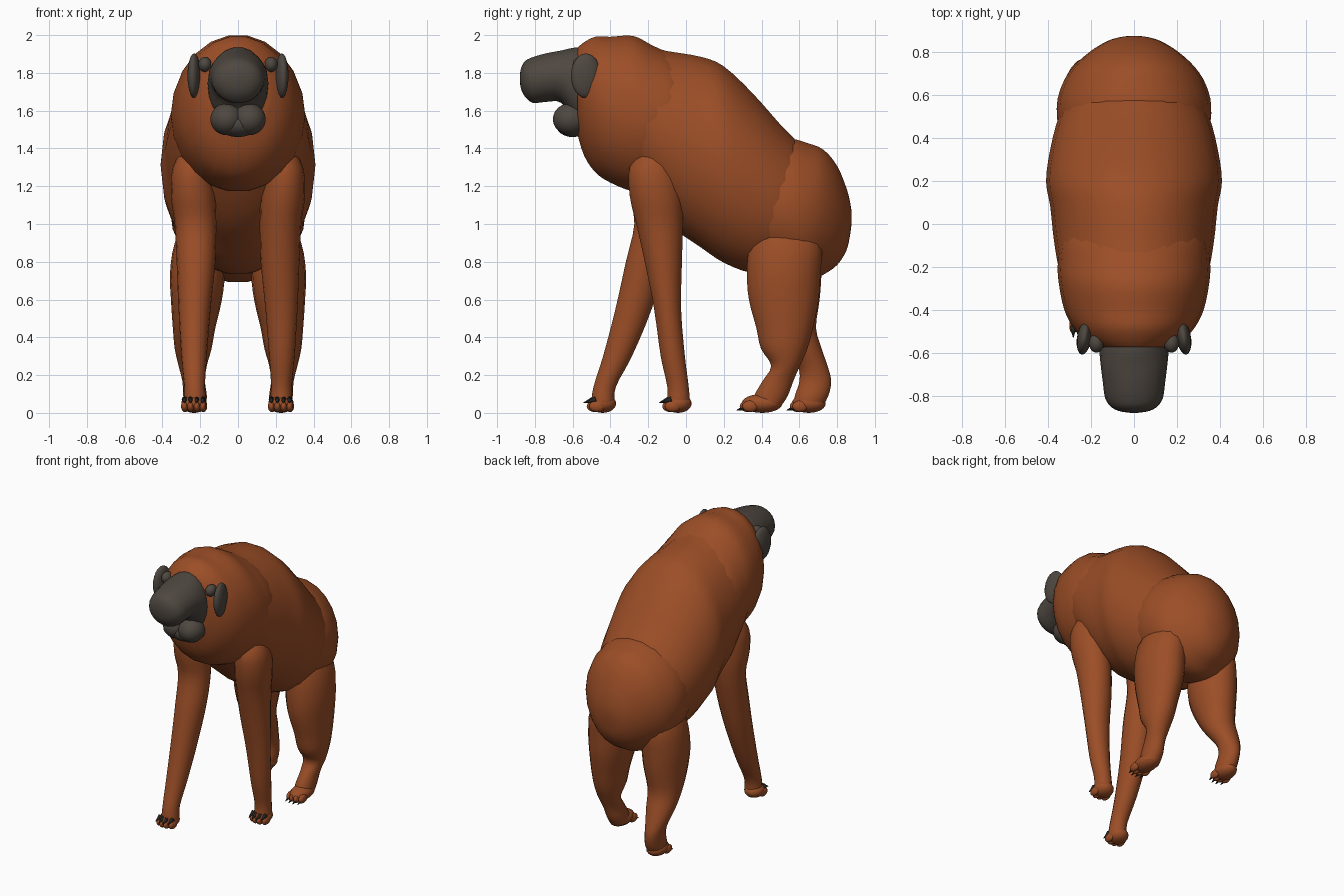
import bpy, bmesh, math
from mathutils import Vector, Matrix

cube = bpy.data.objects.get("Cube")
if cube:
    bpy.data.objects.remove(cube, do_unlink=True)


def material(name, rgb):
    mat = bpy.data.materials.new(name)
    mat.use_nodes = True
    mat.diffuse_color = (*rgb, 1)
    mat.node_tree.nodes["Principled BSDF"].inputs["Base Color"].default_value = (*rgb, 1)
    return mat


FUR = material("rust_fur", (.33, .076, .02))
SKIN = material("grey_skin", (.078, .064, .052))
CLAW = material("dark_claw", (.02, .02, .018))


def finish(bm, name, mat):
    bmesh.ops.recalc_face_normals(bm, faces=bm.faces[:])
    mesh = bpy.data.meshes.new(name)
    bm.to_mesh(mesh)
    bm.free()
    mesh.materials.append(mat)
    mesh.polygons.foreach_set("use_smooth", [True] * len(mesh.polygons))
    obj = bpy.data.objects.new(name, mesh)
    bpy.context.collection.objects.link(obj)
    return obj


def smooth_rows(rows, steps=3):
    """Pass a smooth curve through the rows of a profile."""
    rows = [Vector(r) for r in rows]
    out = []
    for i in range(len(rows) - 1):
        a, b, c, d = (rows[max(i - 1, 0)], rows[i], rows[i + 1],
                      rows[min(i + 2, len(rows) - 1)])
        for s in range(steps):
            t = s / steps
            out.append(b + (c - a) * (t / 2) + (a * 2 - b * 5 + c * 4 - d) * (t * t / 2)
                       + (b * 3 - a - c * 3 + d) * (t ** 3 / 2))
    return out + [rows[-1]]


def loft(name, mat, rings, sides=22):
    """Skin a list of rings, each one a list of points given by a function of angle."""
    bm = bmesh.new()
    loops = [[bm.verts.new(ring(math.tau * k / sides)) for k in range(sides)] for ring in rings]
    for lower, upper in zip(loops, loops[1:]):
        for k in range(sides):
            n = (k + 1) % sides
            bm.faces.new((lower[k], lower[n], upper[n], upper[k]))
    bm.faces.new(loops[0])
    bm.faces.new(loops[-1])
    return finish(bm, name, mat)


def body(name, mat, rows):
    """Rows run front to back: y, top, bottom, half width."""
    def ring(row):
        y, top, low, half = row
        return lambda a: (half * math.cos(a), y,
                          (top + low) / 2 + (top - low) / 2 * math.sin(a))
    return loft(name, mat, [ring(r) for r in smooth_rows(rows)])


def leg(name, side, shape, fronts_backs):
    """Shape rows: z, inner x, outer x. Second list: front y, back y."""
    def ring(row):
        z, inner, outer, front, back = row
        return lambda a: (side * ((inner + outer) / 2 + (outer - inner) / 2 * math.cos(a)),
                          (front + back) / 2 + (back - front) / 2 * math.sin(a), z)
    rows = [(*s, *f) for s, f in zip(shape, fronts_backs)]
    return loft(name, FUR, [ring(r) for r in smooth_rows(rows)], 18)


def ball(name, mat, centre, radii, turn=0):
    bm = bmesh.new()
    bmesh.ops.create_uvsphere(bm, u_segments=18, v_segments=12, radius=1)
    bm.transform(Matrix.Translation(centre) @ Matrix.Rotation(turn, 4, "Z")
                 @ Matrix.Diagonal((*radii, 1)))
    return finish(bm, name, mat)


def claw(name, tip, length, radius):
    bm = bmesh.new()
    bmesh.ops.create_cone(bm, cap_ends=True, segments=8, radius1=radius, radius2=.002,
                          depth=length)
    bm.transform(Matrix.Translation(Vector(tip) + Vector((0, length / 2, length / 5)))
                 @ Matrix.Rotation(math.radians(110), 4, "X"))
    return finish(bm, name, CLAW)


# Trunk, shoulder ruff and rump
body("torso", FUR, [
    (-.42, 1.85, 1.45, .22), (-.27, 1.95, 1.2, .33), (-.1, 1.92, 1.0, .37),
    (.08, 1.89, .87, .39), (.2, 1.84, .79, .41), (.35, 1.7, .735, .39),
    (.5, 1.53, .74, .35), (.6, 1.42, .8, .29), (.68, 1.25, .95, .15)])
body("shoulder_ruff", FUR, [
    (-.575, 1.935, 1.475, .165), (-.54, 1.965, 1.36, .23), (-.48, 1.995, 1.27, .285),
    (-.4, 1.995, 1.215, .325), (-.28, 2.0, 1.17, .35), (-.18, 1.95, 1.19, .355),
    (-.05, 1.88, 1.28, .33), (.05, 1.75, 1.4, .22)])
body("rump", FUR, [
    (.32, 1.35, .85, .28), (.42, 1.44, .75, .345), (.55, 1.455, .7, .36),
    (.65, 1.43, .69, .335), (.73, 1.395, .73, .285), (.8, 1.31, .78, .21),
    (.85, 1.19, .86, .13), (.87, 1.11, .95, .07), (.877, 1.06, 1.01, .02)])

# Head: muzzle, jaw, brow lumps and ears
body("muzzle", SKIN, [
    (-.5, 1.93, 1.5, .14), (-.58, 1.937, 1.53, .16), (-.66, 1.92, 1.64, .155),
    (-.74, 1.905, 1.645, .145), (-.81, 1.885, 1.64, .135), (-.85, 1.865, 1.67, .11),
    (-.872, 1.83, 1.71, .07), (-.88, 1.79, 1.755, .02)])
for side, tag in ((1, "left"), (-1, "right")):
    ball(f"jaw_{tag}", SKIN, (side * .06, -.61, 1.555), (.088, .095, .085))
    ball(f"ear_{tag}", SKIN, (side * .232, -.53, 1.785), (.034, .08, .118), side * .15)
    ball(f"ear_root_{tag}", SKIN, (side * .175, -.555, 1.845), (.035, .045, .04))
ball("chin", SKIN, (0, -.6, 1.53), (.11, .09, .07))

# Front legs share one outline, each with its own stride
arm_shape = [(1.42, .17, .28), (1.3, .14, .345), (1.15, .12, .355), (1.0, .115, .335),
             (.8, .12, .325), (.55, .145, .315), (.3, .165, .3), (.14, .175, .285),
             (.05, .17, .285), (.015, .2, .26)]
leg("front_leg_left", 1, arm_shape, [
    (-.22, -.1), (-.3, -.05), (-.3, -.02), (-.265, -.015), (-.22, -.02), (-.17, -.025),
    (-.135, -.005), (-.1, .015), (-.1, .02), (-.07, .0)])
leg("front_leg_right", -1, arm_shape, [
    (-.22, -.1), (-.3, -.06), (-.3, -.06), (-.275, -.07), (-.32, -.11), (-.375, -.18),
    (-.44, -.285), (-.49, -.37), (-.5, -.38), (-.47, -.4)])

# Hind legs: heavy thigh, narrow hock, foot reaching forward
hind_shape = [(1.05, .12, .26), (.9, .08, .335), (.74, .07, .36), (.6, .085, .355),
              (.45, .12, .345), (.34, .14, .335), (.25, .165, .315), (.17, .175, .295),
              (.09, .165, .29), (.03, .17, .285)]
leg("hind_leg_left", 1, hind_shape, [
    (.4, .65), (.335, .72), (.32, .715), (.33, .705), (.37, .675), (.395, .645),
    (.45, .605), (.405, .57), (.36, .54), (.36, .5)])
leg("hind_leg_right", -1, hind_shape, [
    (.4, .65), (.36, .72), (.35, .72), (.37, .71), (.44, .69), (.52, .72),
    (.59, .75), (.6, .77), (.575, .755), (.57, .72)])

# Feet with toes and claws; each entry: name, side, middle x, heel y, toe y, claw height
for name, side, x, heel, toe, height in (
        ("front_left", 1, .225, .02, -.125, .06), ("front_right", -1, .235, -.38, -.525, .06),
        ("hind_left", 1, .23, .5, .285, .02), ("hind_right", -1, .23, .73, .55, .02)):
    ball(f"{name}_foot", FUR, (side * x, (heel + toe) / 2 + .01, .05),
         (.066, (heel - toe) / 2, .05))
    for i in range(4):
        step = (i - 1.5) * .032
        tx, ty = side * x + step, toe + abs(step) * .4
        ball(f"{name}_toe_{i}", FUR, (tx, ty + .035, .035), (.019, .042, .03))
        claw(f"{name}_claw_{i}", (tx, ty - .025, height - .008), .055, .015)
